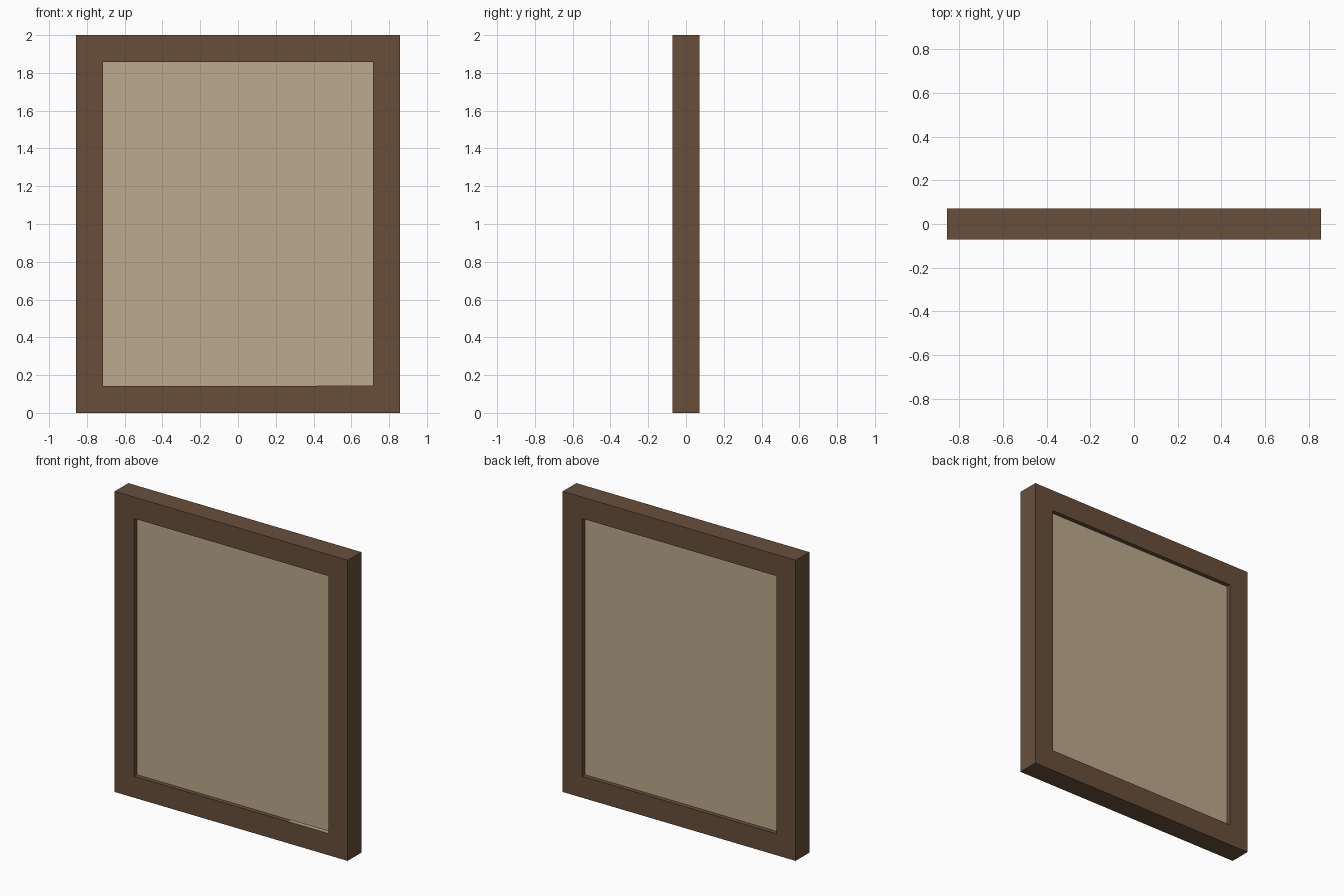
import bpy, bmesh

if "Cube" in bpy.data.objects:
    bpy.data.objects.remove(bpy.data.objects["Cube"])

U = 1 / 7                 # width of a frame bar
HALF_W, HEIGHT, DEPTH = 6 * U, 14 * U, U
PANEL_DEPTH = 0.6 * U


def material(name, rgb):
    """Flat colour from 0-255 sRGB values."""
    m = bpy.data.materials.new(name)
    lin = [((c / 255 + 0.055) / 1.055) ** 2.4 for c in rgb]
    m.diffuse_color = (*lin, 1)
    m.use_nodes = True
    m.node_tree.nodes["Principled BSDF"].inputs["Base Color"].default_value = m.diffuse_color
    return m


def finish(bm, name, mat):
    bmesh.ops.recalc_face_normals(bm, faces=bm.faces)
    mesh = bpy.data.meshes.new(name)
    bm.to_mesh(mesh)
    bm.free()
    mesh.materials.append(mat)
    obj = bpy.data.objects.new(name, mesh)
    bpy.context.collection.objects.link(obj)
    return obj


def box(name, lo, hi, mat):
    bm = bmesh.new()
    bmesh.ops.create_cube(bm, size=1)
    for v in bm.verts:
        v.co = [(a + b) / 2 + c * (b - a) for a, b, c in zip(lo, hi, v.co)]
    return finish(bm, name, mat)


brown = material("dark brown wood", (104, 79, 59))
tan = material("tan canvas", (188, 170, 141))

# Frame: four mitred bars around a rectangular opening
bm = bmesh.new()


def loop(inset, y):
    x, z0, z1 = HALF_W - inset, inset, HEIGHT - inset
    return [bm.verts.new((px, y, pz))
            for px, pz in ((-x, z0), (x, z0), (x, z1), (-x, z1))]


rings = [loop(0, -DEPTH / 2), loop(U, -DEPTH / 2),
         loop(U, DEPTH / 2), loop(0, DEPTH / 2)]
for i in range(4):
    a, b = rings[i], rings[(i + 1) % 4]
    for j in range(4):
        k = (j + 1) % 4
        bm.faces.new((a[j], a[k], b[k], b[j]))
finish(bm, "frame", brown)

# Panel: recessed equally on the front and back
box("panel", (-HALF_W + U, -PANEL_DEPTH / 2, U),
    (HALF_W - U, PANEL_DEPTH / 2, HEIGHT - U), tan)

# Thin tan patch on the right end of the front lower ledge
box("ledge_patch", (0.42, -DEPTH / 2 + 0.002, U),
    (HALF_W - U, -PANEL_DEPTH / 2, U + 0.002), tan)
